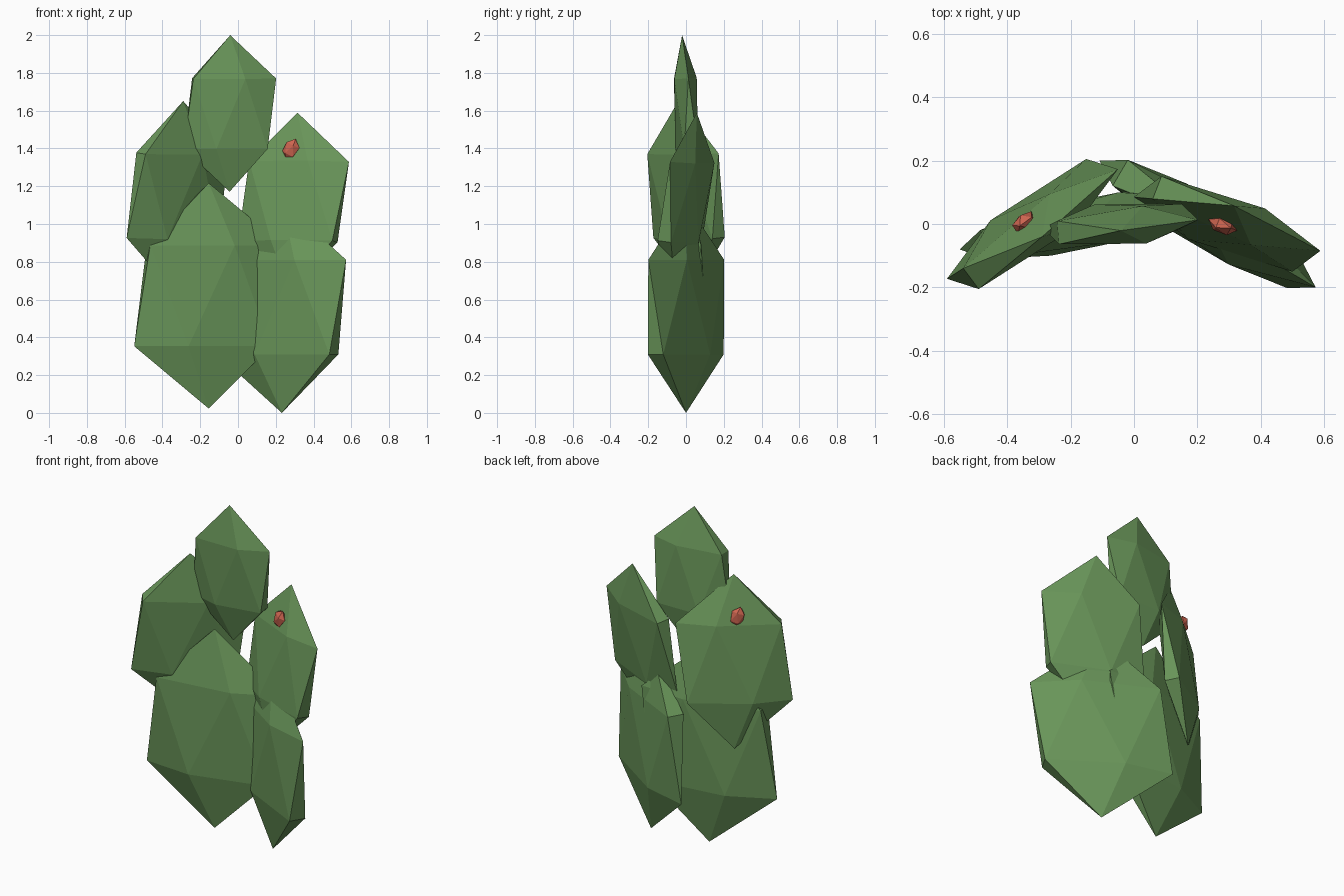
import bpy

if "Cube" in bpy.data.objects:
    bpy.data.objects.remove(bpy.data.objects["Cube"])


def material(name, color):
    m = bpy.data.materials.new(name)
    m.diffuse_color = color
    m.use_nodes = True
    m.node_tree.nodes["Principled BSDF"].inputs["Base Color"].default_value = m.diffuse_color
    return m


green = material("pad_green", (0.14, 0.30, 0.10, 1))
red = material("fruit_red", (0.62, 0.13, 0.08, 1))


def blob(name, location, radii, rotation, mat):
    bpy.ops.mesh.primitive_ico_sphere_add(subdivisions=1, radius=1, location=location,
                                          rotation=rotation)
    ob = bpy.context.object
    ob.name = name
    ob.scale = radii
    ob.data.materials.append(mat)


# Flattened cactus pads: name, centre, radii, lean, turn
pads = [
    ("lower_left_pad", (-0.155, 0, 0.62), (0.45, 0.09, 0.597), 0.0, 0.20),
    ("lower_right_pad", (0.232, 0, 0.56), (0.441, 0.09, 0.56), 0.0, -0.53),
    ("upper_left_pad", (-0.32, 0, 1.15), (0.357, 0.078, 0.503), 0.10, 0.64),
    ("upper_right_pad", (0.293, 0, 1.118), (0.341, 0.073, 0.475), -0.13, -0.37),
    ("top_pad", (-0.043, 0, 1.585), (0.274, 0.07, 0.415), 0.05, 0.09),
]
for name, centre, radii, lean, turn in pads:
    blob(name, centre, radii, (lean, 0, turn), green)

# Small red fruits sunk into the upper pads
fruits = [
    ("right_fruit", (0.28, -0.003, 1.395), (0.045, 0.03, 0.062), (0, 0.45, -0.37)),
    ("left_fruit", (-0.345, 0.005, 1.425), (0.042, 0.03, 0.062), (0, -0.3, 0.64)),
    ("top_fruit", (-0.08, -0.008, 1.83), (0.04, 0.028, 0.055), (0, 0.3, 0.09)),
]
for name, centre, radii, rotation in fruits:
    blob(name, centre, radii, rotation, red)
